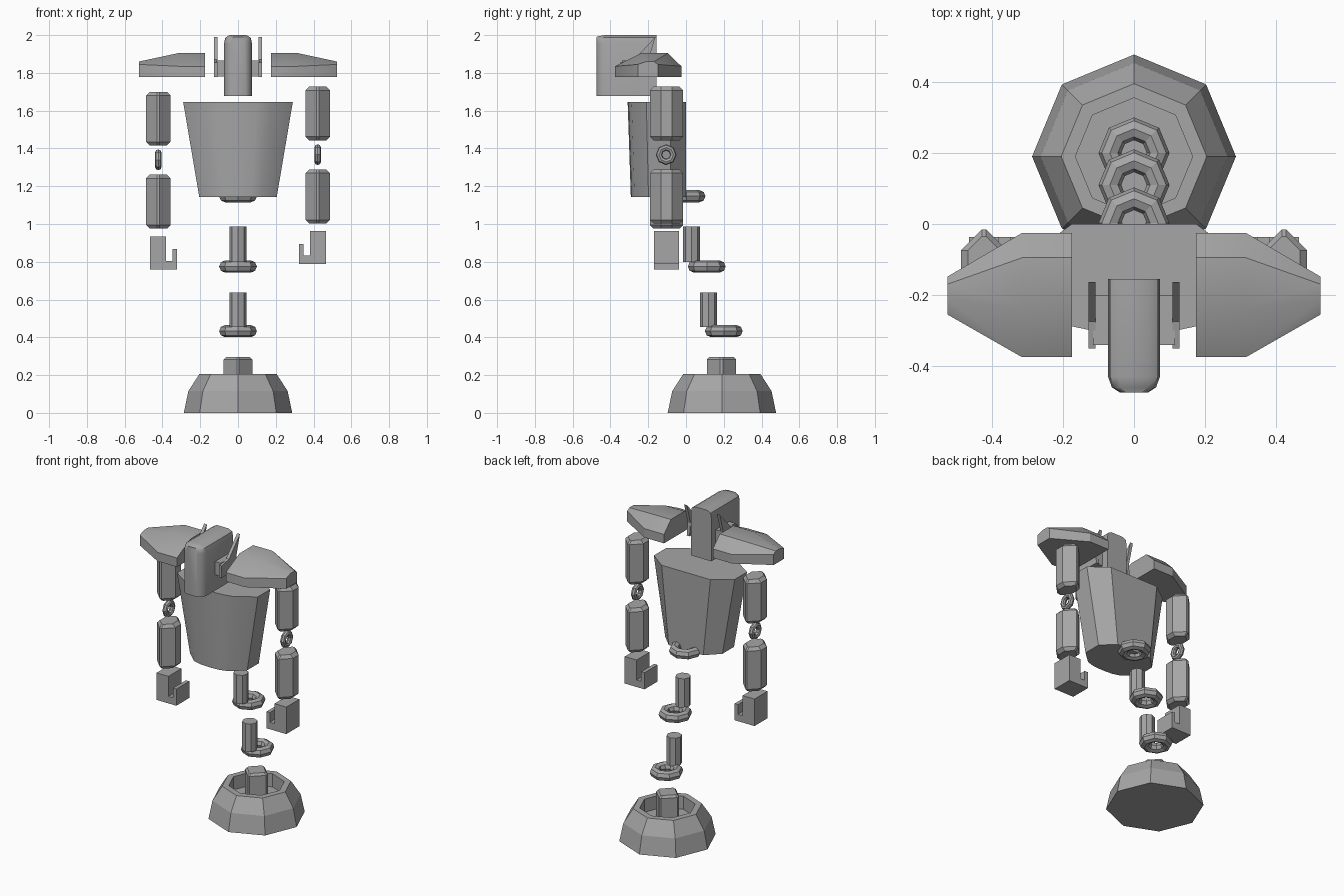
import bpy, bmesh, math

if "Cube" in bpy.data.objects:
    bpy.data.objects.remove(bpy.data.objects["Cube"])

grey = bpy.data.materials.new("plain grey")
grey.diffuse_color = (0.38, 0.38, 0.38, 1)
grey.use_nodes = True
grey.node_tree.nodes["Principled BSDF"].inputs["Base Color"].default_value = grey.diffuse_color


def finish(name, bm, smooth=None):
    bmesh.ops.recalc_face_normals(bm, faces=bm.faces)
    me = bpy.data.meshes.new(name)
    bm.to_mesh(me)
    bm.free()
    me.materials.append(grey)
    ob = bpy.data.objects.new(name, me)
    bpy.context.collection.objects.link(ob)
    if smooth:
        bpy.ops.object.select_all(action='DESELECT')
        ob.select_set(True)
        bpy.context.view_layer.objects.active = ob
        bpy.ops.object.shade_smooth_by_angle(angle=math.radians(smooth))
    return ob


def loft(name, rings, smooth=None):
    """Skin a list of equal-length rings and cap both ends."""
    bm = bmesh.new()
    vs = [[bm.verts.new(p) for p in r] for r in rings]
    n = len(vs[0])
    for a, b in zip(vs, vs[1:]):
        for i in range(n):
            j = (i + 1) % n
            bm.faces.new((a[i], a[j], b[j], b[i]))
    bm.faces.new(vs[0])
    bm.faces.new(vs[-1])
    return finish(name, bm, smooth)


def octagon(r, y, z):
    return [(r * math.cos(i * math.pi / 4), y + r * math.sin(i * math.pi / 4), z)
            for i in range(8)]


def ring(name, loc, major, minor, sideways=False):
    """Eight-sided ring, lying flat or turned to face sideways."""
    bm = bmesh.new()
    n = 8
    grid = []
    for i in range(n):
        a = i * math.tau / n
        row = []
        for k in range(n):
            b = k * math.tau / n
            r = major + minor * math.cos(b)
            p = (r * math.cos(a), r * math.sin(a), minor * math.sin(b))
            if sideways:
                p = (p[2], p[0], p[1])
            row.append(bm.verts.new([p[c] + loc[c] for c in range(3)]))
        grid.append(row)
    for i in range(n):
        for k in range(n):
            i2, k2 = (i + 1) % n, (k + 1) % n
            bm.faces.new((grid[i][k], grid[i2][k], grid[i2][k2], grid[i][k2]))
    return finish(name, bm)


def diamond_block(name, x, y, z0, z1, hx, hy, bev=0.02):
    """Diamond prism with clipped corners and bevelled ends."""
    def section(z, s):
        a, b, t = hx - s, hy - s, 0.006
        c = hy - hx + t
        pts = [(a, c), (t, b), (-t, b), (-a, c), (-a, -c), (-t, -b), (t, -b), (a, -c)]
        return [(x + p, y + q, z) for p, q in pts]
    return loft(name, [section(z0, bev), section(z0 + bev, 0),
                       section(z1 - bev, 0), section(z1, bev)])


def extrude_xz(name, pts, y0, y1):
    return loft(name, [[(x, y, z) for x, z in pts] for y in (y0, y1)])


# Faceted base with a recessed top
loft("base", [octagon(r, 0.19, z) for r, z in
              ((0.287, 0), (0.263, 0.115), (0.205, 0.205), (0.165, 0.205), (0.165, 0.12))])
diamond_block("base_peg", 0, 0.188, 0.115, 0.297, 0.076, 0.078, 0.015)

# Waist links: rings and posts
for name, y, z in (("lower", 0.2, 0.433), ("middle", 0.11, 0.775), ("upper", 0.003, 1.147)):
    ring(name + "_waist_ring", (0, y, z), 0.068, 0.032)
for name, y, z0, z1 in (("lower", 0.12, 0.455, 0.637), ("middle", 0.03, 0.8, 0.987)):
    loft(name + "_waist_post", [octagon(0.045, y, z) for z in (z0, z1)])

# Tapered torso, flat at the back and rounded at the front
half = [(0.175, 0), (0.29, -0.085), (0.29, -0.21), (0.175, -0.288), (0.1, -0.304)]
outline = half + [(0, -0.309)] + [(-x, y) for x, y in reversed(half)]
loft("torso", [[(x * s, y * t, z) for x, y in outline]
               for s, t, z in ((0.707, 0.945, 1.142), (1, 1, 1.645))], 35)

# Head block with rounded front and top
def head_ring(y, w, top, low):
    return [(-w, y, low), (w, y, low), (w, y, top - 0.04), (w * 0.92, y, top - 0.013),
            (w * 0.6, y, top), (-w * 0.6, y, top), (-w * 0.92, y, top - 0.013),
            (-w, y, top - 0.04)]

loft("head", [head_ring(y, w, t, 1.677) for y, w, t in
              ((-0.155, 0.073, 2.0), (-0.43, 0.073, 2.0),
               (-0.46, 0.062, 1.995), (-0.474, 0.04, 1.99))], 40)

for side, s, dz in (("left", -1, 0), ("right", 1, 0.027)):
    # Shoulder plate: domed section narrowing outwards
    rings = []
    for x, y0, y1, edge, top in ((0.175, -0.375, -0.025, 1.835, 1.905),
                                 (0.315, -0.375, -0.025, 1.835, 1.905),
                                 (0.525, -0.255, -0.148, 1.845, 1.86)):
        d = y1 - y0
        rings.append([(s * x, y0, 1.777), (s * x, y0, edge), (s * x, y0 + 0.4 * d, top),
                      (s * x, y1 - 0.2 * d, top), (s * x, y1, edge), (s * x, y1, 1.777)])
    loft(side + "_shoulder", rings, 30)

    # Head fin: swept-back blade on a small block
    blade = [(-0.35, 1.777), (-0.35, 1.855), (-0.275, 1.87), (-0.163, 1.99),
             (-0.2, 1.86), (-0.19, 1.777)]
    loft(side + "_fin", [[(s * x, y, z) for y, z in blade] for x in (0.108, 0.128)])
    extrude_xz(side + "_fin_mount",
               [(s * 0.07, 1.78), (s * 0.115, 1.78), (s * 0.115, 1.865), (s * 0.07, 1.865)],
               -0.34, -0.2)

    # Arm: two blocks with a ring elbow
    x = s * 0.422
    diamond_block(side + "_upper_arm", x, -0.103, 1.415 + dz, 1.7 + dz, 0.065, 0.088)
    diamond_block(side + "_forearm", x, -0.103, 0.975 + dz, 1.262 + dz, 0.065, 0.088)
    ring(side + "_elbow", (x, -0.105, 1.34 + dz), 0.038, 0.017, True)

    # Hooked hand
    hook = [(0.465, 0.76), (0.465, 0.935), (0.38, 0.935), (0.38, 0.805),
            (0.347, 0.805), (0.347, 0.868), (0.323, 0.868), (0.323, 0.76)]
    extrude_xz(side + "_hand", [(s * px, pz + dz) for px, pz in hook], -0.17, -0.037)
